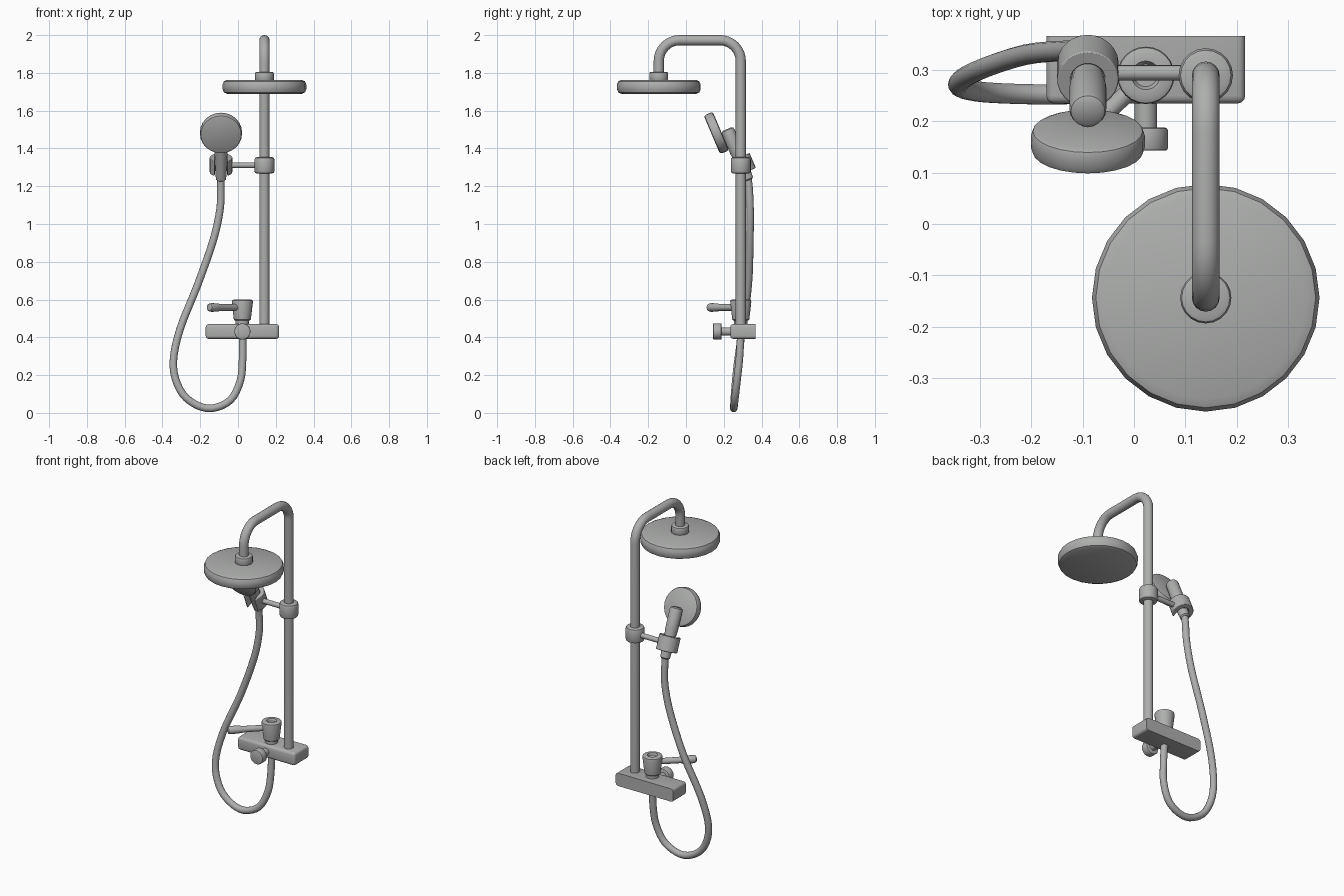
import bpy, bmesh, math
from mathutils import Vector, Matrix

if "Cube" in bpy.data.objects:
    bpy.data.objects.remove(bpy.data.objects["Cube"])

metal = bpy.data.materials.new("satin grey metal")
metal.diffuse_color = (0.42, 0.43, 0.42, 1)
metal.use_nodes = True
metal.node_tree.nodes["Principled BSDF"].inputs["Base Color"].default_value = metal.diffuse_color


def finish(name, bm, matrix=Matrix(), bevel=0.0, angle=35):
    bmesh.ops.recalc_face_normals(bm, faces=bm.faces[:])
    me = bpy.data.meshes.new(name)
    bm.to_mesh(me)
    bm.free()
    me.materials.append(metal)
    ob = bpy.data.objects.new(name, me)
    ob.matrix_world = matrix
    bpy.context.collection.objects.link(ob)
    if bevel:
        m = ob.modifiers.new("bevel", 'BEVEL')
        m.width, m.segments, m.limit_method = bevel, 2, 'ANGLE'
        m.angle_limit = math.radians(50)
    bpy.ops.object.select_all(action='DESELECT')
    ob.select_set(True)
    bpy.context.view_layer.objects.active = ob
    bpy.ops.object.shade_smooth_by_angle(angle=math.radians(angle))
    return ob


def lathe(name, profile, origin, axis=(0, 0, 1), n=24):
    """Closed solid of revolution from (radius, height) points."""
    bm = bmesh.new()
    rings = [[bm.verts.new((r * math.cos(2 * math.pi * i / n),
                            r * math.sin(2 * math.pi * i / n), h))
              for i in range(n)] for r, h in profile]
    for a, b in zip(rings, rings[1:]):
        for i in range(n):
            j = (i + 1) % n
            bm.faces.new((a[i], a[j], b[j], b[i]))
    bm.faces.new(rings[0][::-1])
    bm.faces.new(rings[-1])
    rot = Vector(axis).to_track_quat('Z', 'Y').to_matrix().to_4x4()
    return finish(name, bm, Matrix.Translation(origin) @ rot)


def rounded(r0, r1, h0, h1, b):
    """Profile of a cylinder or cone with rounded rims."""
    k = b * 0.3
    return [(r0 - b, h0), (r0 - k, h0 + k), (r0, h0 + b),
            (r1, h1 - b), (r1 - k, h1 - k), (r1 - b, h1)]


def tube(name, pts, radius, n=16):
    """Round tube swept along a path, with parallel-transported rings."""
    pts = [Vector(p) for p in pts]
    bm = bmesh.new()
    rings, prev, side = [], None, None
    for i, p in enumerate(pts):
        t = (pts[min(i + 1, len(pts) - 1)] - pts[max(i - 1, 0)]).normalized()
        side = t.orthogonal().normalized() if prev is None else prev.rotation_difference(t) @ side
        other = t.cross(side)
        rings.append([bm.verts.new(p + radius * (math.cos(a) * side + math.sin(a) * other))
                      for a in (2 * math.pi * k / n for k in range(n))])
        prev = t
    for a, b in zip(rings, rings[1:]):
        for k in range(n):
            bm.faces.new((a[k], a[(k + 1) % n], b[(k + 1) % n], b[k]))
    bm.faces.new(rings[0][::-1])
    bm.faces.new(rings[-1])
    return finish(name, bm)


def smooth_path(points, steps):
    """Catmull-Rom interpolation."""
    p = [Vector(q) for q in points]
    p = [2 * p[0] - p[1]] + p + [2 * p[-1] - p[-2]]
    out = []
    for a, b, c, d in zip(p, p[1:], p[2:], p[3:]):
        for s in range(steps):
            t = s / steps
            out.append(0.5 * (2 * b + (c - a) * t + (2 * a - 5 * b + 4 * c - d) * t * t
                              + (3 * b - a - 3 * c + d) * t ** 3))
    return out + [p[-2]]


# Riser pipe with overhead arm
PX, PY, HY, TOP, R = 0.14, 0.29, -0.144, 1.973, 0.11
path = [(PX, PY, 0.45)]
for i in range(9):
    a = math.pi / 2 * i / 8
    path.append((PX, PY - R + R * math.cos(a), TOP - R + R * math.sin(a)))
for i in range(9):
    a = math.pi / 2 * (1 + i / 8)
    path.append((PX, HY + R + R * math.cos(a), TOP - R + R * math.sin(a)))
path.append((PX, HY, 1.78))
tube("riser_pipe", path, 0.027)

# Overhead rain head and collar
lathe("rain_head", rounded(0.222, 0.222, 1.689, 1.763, 0.025), (PX, HY, 0))
lathe("rain_head_collar", rounded(0.05, 0.05, 1.755, 1.806, 0.01), (PX, HY, 0), n=20)

# Mixer body bar: flat back, rounded front
bm = bmesh.new()
bmesh.ops.create_cube(bm, size=1, matrix=Matrix.Translation((0.023, 0.301, 0.431))
                      @ Matrix.Diagonal((0.388, 0.132, 0.078, 1)))
edges = [e for e in bm.edges if min(v.co.y for v in e.verts) < 0.3
         and max(v.co.y for v in e.verts) < 0.3]
edges += [e for e in bm.edges if abs(e.verts[0].co.y - e.verts[1].co.y) > 0.1]
bmesh.ops.bevel(bm, geom=edges, offset=0.015, segments=3, profile=0.5, affect='EDGES')
finish("mixer_body", bm)

# Valve with dimpled top, neck and lever
VX = 0.023
lathe("valve_neck", [(0.036, 0.46), (0.036, 0.5)], (VX, PY, 0), n=20)
lathe("valve_knob", [(0.04, 0.489), (0.045, 0.494), (0.056, 0.588), (0.054, 0.596),
                     (0.046, 0.6), (0.028, 0.6), (0.022, 0.588)], (VX, PY, 0))
lever = Vector((-0.178, -0.17, 0))
L = lever.length
lathe("valve_lever", [(0.017, 0.03), (0.018, L * 0.62), (0.022, L * 0.78), (0.023, L * 0.93),
                      (0.02, L * 0.98), (0.013, L)], (VX, PY, 0.558), lever, 16)

# Front diverter button
lathe("diverter_stem", [(0.022, 0.0), (0.022, 0.08)], (VX, 0.25, 0.431), (0, -1, 0), 16)
lathe("diverter_button", rounded(0.043, 0.043, 0, 0.045, 0.005), (VX, 0.188, 0.431), (0, -1, 0))

# Slider on riser and its cross rod
lathe("slider_clamp", rounded(0.053, 0.053, 1.267, 1.354, 0.013), (PX, PY, 0), n=20)
lathe("slider_rod", [(0.015, 0), (0.015, 0.17)], (PX - 0.03, 0.295, 1.311), (-1, 0, 0), 16)

# Tilted holder: C-shaped section open to the front
hold = Matrix.Translation((-0.09, 0.298, 1.313)) @ Matrix.Rotation(math.radians(23), 4, 'X')
bm = bmesh.new()
outline = []
for radius, gap, flip in ((0.06, 34, 1), (0.033, 75, -1)):
    for i in range(21)[::flip]:
        a = math.radians(-90 + gap + (360 - 2 * gap) * i / 20)
        outline.append((radius * math.cos(a), radius * math.sin(a)))
rows = [[bm.verts.new((x, y, z)) for x, y in outline] for z in (-0.043, 0.043)]
n = len(outline)
for i in range(n):
    bm.faces.new((rows[0][i], rows[0][(i + 1) % n], rows[1][(i + 1) % n], rows[1][i]))
for row in rows:                                   # quad strip caps
    for i in range(20):
        bm.faces.new((row[i], row[i + 1], row[n - 2 - i], row[n - 1 - i]))
finish("hand_shower_holder", bm, hold, bevel=0.007)

# Hand shower: handle and round head share the holder's tilt
up = hold.to_3x3() @ Vector((0, 0, 1))
front = hold.to_3x3() @ Vector((0, -1, 0))
lathe("hand_shower_handle", [(0.02, -0.088), (0.027, -0.082), (0.03, -0.04), (0.031, 0.03),
                             (0.036, 0.08), (0.036, 0.19), (0.033, 0.2), (0.024, 0.206)],
      hold.translation, up, 20)
lathe("hand_shower_head", rounded(0.111, 0.111, -0.026, 0.026, 0.013),
      (-0.09, 0.161, 1.482), front)

# Flexible hose
hose = [(-0.09, 0.327, 1.245), (-0.091, 0.334, 1.19), (-0.095, 0.339, 1.08), (-0.13, 0.338, 0.917),
        (-0.213, 0.33, 0.68), (-0.308, 0.298, 0.44), (-0.343, 0.272, 0.256),
        (-0.308, 0.259, 0.124), (-0.235, 0.254, 0.05), (-0.14, 0.253, 0.024),
        (-0.04, 0.258, 0.068), (0.012, 0.27, 0.17), (0.024, 0.282, 0.28), (0.024, 0.29, 0.41)]
tube("hose", smooth_path(hose, 4), 0.02, 14)
